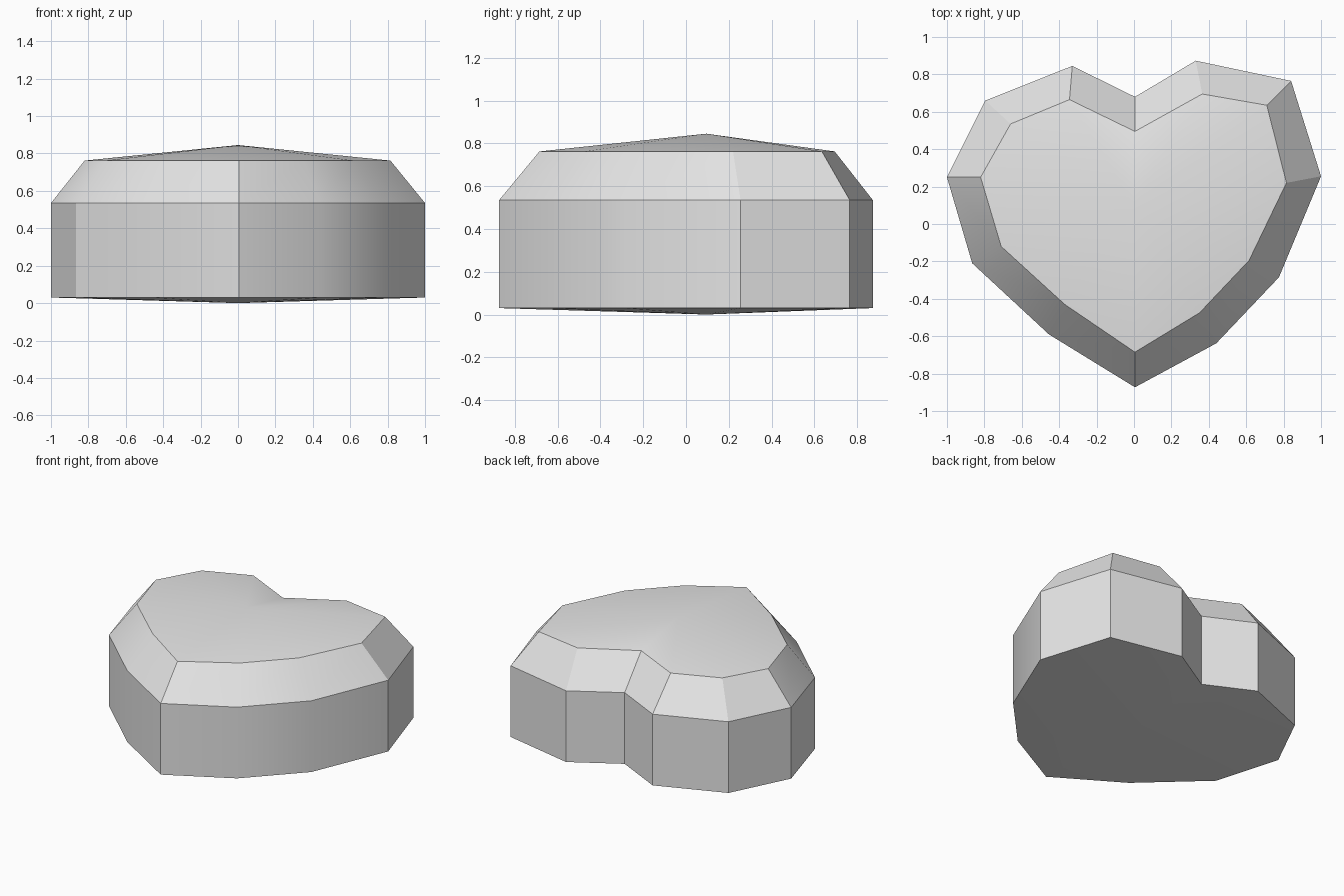
import bpy, bmesh, math

if "Cube" in bpy.data.objects:
    bpy.data.objects.remove(bpy.data.objects["Cube"])

# Heart outlines, counter-clockwise from the notch: widest ring and inset top ring
outer = [(0.005, 0.68), (-0.33, 0.845), (-0.795, 0.66), (-1.0, 0.25),
         (-0.865, -0.21), (-0.455, -0.59), (0.005, -0.873), (0.44, -0.638),
         (0.775, -0.285), (1.0, 0.255), (0.84, 0.765), (0.33, 0.873)]
inner = [(0.005, 0.495), (-0.345, 0.665), (-0.66, 0.535), (-0.82, 0.25),
         (-0.71, -0.12), (-0.37, -0.43), (0.005, -0.685), (0.35, -0.475),
         (0.615, -0.195), (0.815, 0.22), (0.71, 0.635), (0.365, 0.695)]

bm = bmesh.new()


def ring(points, z):
    return [bm.verts.new((x, y, z)) for x, y in points]


# Stacked rings with walls between them
rings = [ring(outer, 0.03), ring(outer, 0.535), ring(inner, 0.762)]
bottom = bm.verts.new((0, 0.095, 0))
top = bm.verts.new((0, 0.095, 0.845))
n = len(outer)
for i in range(n):
    j = (i + 1) % n
    for lo, hi in zip(rings, rings[1:]):
        bm.faces.new((lo[i], lo[j], hi[j], hi[i]))
    # Shallow domed caps
    bm.faces.new((rings[-1][i], rings[-1][j], top))
    bm.faces.new((rings[0][j], rings[0][i], bottom))
bmesh.ops.recalc_face_normals(bm, faces=bm.faces[:])

mesh = bpy.data.meshes.new("heart")
bm.to_mesh(mesh)
bm.free()
heart = bpy.data.objects.new("heart", mesh)
bpy.context.collection.objects.link(heart)

grey = bpy.data.materials.new("light grey")
grey.diffuse_color = (0.8, 0.8, 0.8, 1)
grey.use_nodes = True
grey.node_tree.nodes["Principled BSDF"].inputs["Base Color"].default_value = grey.diffuse_color
mesh.materials.append(grey)

# Smooth shading with sharp creases
bpy.context.view_layer.objects.active = heart
heart.select_set(True)
bpy.ops.object.shade_smooth_by_angle(angle=math.radians(30))
